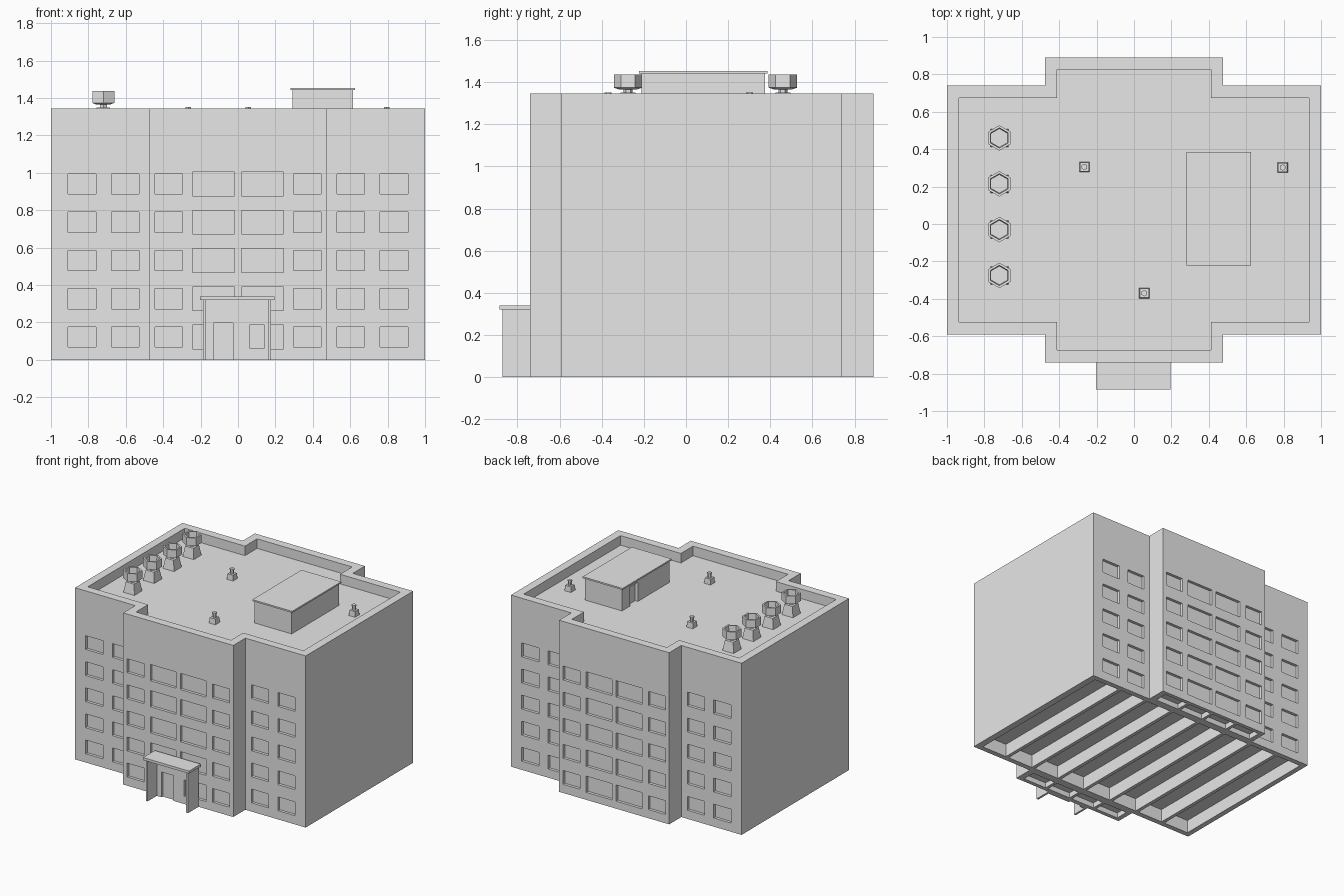
import bpy
import bmesh
from math import sin, cos, pi, tau

if "Cube" in bpy.data.objects:
    bpy.data.objects.remove(bpy.data.objects["Cube"], do_unlink=True)

GREY = (0.8, 0.8, 0.8, 1)
concrete = bpy.data.materials.new("light grey")
concrete.use_nodes = True
concrete.diffuse_color = GREY
concrete.node_tree.nodes["Principled BSDF"].inputs["Base Color"].default_value = GREY

TOP, DECK = 1.345, 1.27


def finish(bm, name):
    bmesh.ops.recalc_face_normals(bm, faces=bm.faces)
    mesh = bpy.data.meshes.new(name)
    bm.to_mesh(mesh)
    bm.free()
    mesh.materials.append(concrete)
    obj = bpy.data.objects.new(name, mesh)
    bpy.context.collection.objects.link(obj)
    return obj


def prism(bm, points, z0, z1):
    low = [bm.verts.new((x, y, z0)) for x, y in points]
    high = [bm.verts.new((x, y, z1)) for x, y in points]
    bm.faces.new(low[::-1])
    bm.faces.new(high)
    for i in range(len(points)):
        j = (i + 1) % len(points)
        bm.faces.new((low[i], low[j], high[j], high[i]))


def box(bm, x0, x1, y0, y1, z0, z1):
    prism(bm, [(x0, y0), (x1, y0), (x1, y1), (x0, y1)], z0, z1)


def cross(inset):
    """Plan of the building: a wide block crossed by a deeper middle block."""
    w, m = 1 - inset, 0.477 - inset
    f, ff, b, bb = -0.59 + inset, -0.74 + inset, 0.74 - inset, 0.89 - inset
    return [(-w, f), (-m, f), (-m, ff), (m, ff), (m, f), (w, f),
            (w, b), (m, b), (m, bb), (-m, bb), (-m, b), (-w, b)]


def lathe(bm, x, y, profile, sides):
    """Faceted turned shape from (radius, height) pairs, capped at both ends."""
    phase = pi / 4 if sides == 4 else pi / 2
    rings = [[bm.verts.new((x + r * cos(phase + tau * i / sides),
                            y + r * sin(phase + tau * i / sides), z))
              for i in range(sides)] for r, z in profile]
    for a, b in zip(rings, rings[1:]):
        for i in range(sides):
            j = (i + 1) % sides
            bm.faces.new((a[i], a[j], b[j], b[i]))
    bm.faces.new(rings[0][::-1])
    bm.faces.new(rings[-1])


def carve(obj, cutter):
    cutter.hide_render = True
    mod = obj.modifiers.new("carve", "BOOLEAN")
    mod.operation = "DIFFERENCE"
    mod.solver = "EXACT"
    mod.object = cutter
    bpy.context.view_layer.objects.active = obj
    bpy.ops.object.modifier_apply(modifier=mod.name)
    bpy.data.objects.remove(cutter, do_unlink=True)


# Building body
bm = bmesh.new()
prism(bm, cross(0), 0, TOP)
building = finish(bm, "building")

# Roof well inside the parapet, window recesses and hollow cells underneath
bm = bmesh.new()
prism(bm, cross(0.065), DECK, TOP + 0.1)
columns = [(0.13, 0.225, 0.127), (0.37, 0.147, 0.108),
           (0.603, 0.148, 0.108), (0.833, 0.15, 0.108)]
for row in range(5):
    z = 0.122 + row * 0.2045
    for cx, w, h in columns:
        middle = cx < 0.477
        front, back = (-0.74, 0.89) if middle else (-0.59, 0.74)
        for side in (-1, 1):
            x0, x1 = side * cx - w / 2, side * cx + w / 2
            box(bm, x0, x1, front - 0.02, front + 0.022, z - h / 2, z + h / 2)
            box(bm, x0, x1, back - 0.022, back + 0.02, z - h / 2, z + h / 2)
for i in range(8):
    x = -0.96 + i * 0.242
    box(bm, x, x + 0.215, -0.55, 0.70, -0.05, 0.1)
for i in range(4):
    x = -0.44 + i * 0.223
    for y in (-0.71, 0.76):
        box(bm, x, x + 0.2, y, y + 0.1, -0.05, 0.04)
carve(building, finish(bm, "building_cutter"))

# Entrance porch: side walls and flat canopy
for name, x in (("porch_right_wall", -0.188), ("porch_left_wall", 0.16)):
    bm = bmesh.new()
    box(bm, x, x + 0.016, -0.872, -0.74, 0, 0.32)
    finish(bm, name)
bm = bmesh.new()
box(bm, -0.203, 0.195, -0.885, -0.74, 0.32, 0.34)
finish(bm, "porch_canopy")

# Entrance wall with recessed door and side window
bm = bmesh.new()
box(bm, -0.172, 0.16, -0.76, -0.735, 0, 0.32)
entrance = finish(bm, "entrance_wall")
bm = bmesh.new()
box(bm, -0.13, -0.027, -0.8, -0.745, -0.05, 0.198)
box(bm, 0.065, 0.14, -0.8, -0.745, 0.06, 0.188)
carve(entrance, finish(bm, "entrance_cutter"))

# Rooftop hut with door recess and overhanging roof
bm = bmesh.new()
box(bm, 0.292, 0.614, -0.212, 0.375, DECK - 0.005, 1.442)
hut = finish(bm, "roof_hut")
bm = bmesh.new()
box(bm, 0.25, 0.315, 0.18, 0.275, DECK, 1.42)
carve(hut, finish(bm, "hut_cutter"))
bm = bmesh.new()
box(bm, 0.28, 0.625, -0.222, 0.386, 1.442, 1.454)
finish(bm, "roof_hut_slab")

# Row of cooling towers: square foot, neck and open six-sided drum
for i in range(4):
    x, y = -0.72, -0.275 + i * 0.245
    bm = bmesh.new()
    lathe(bm, x, y, [(0.068, DECK), (0.05, 1.35)], 4)
    lathe(bm, x, y, [(0.022, 1.349), (0.022, 1.372)], 6)
    lathe(bm, x, y, [(0.045, 1.366), (0.068, 1.374), (0.068, 1.437),
                     (0.054, 1.437), (0.05, 1.378)], 6)
    finish(bm, "cooling_tower_%d" % (i + 1))

# Small roof vents
for i, (x, y) in enumerate([(-0.265, 0.305), (0.795, 0.302), (0.055, -0.37)]):
    bm = bmesh.new()
    lathe(bm, x, y, [(0.039, DECK), (0.034, 1.312)], 4)
    lathe(bm, x, y, [(0.013, 1.311), (0.013, 1.342), (0.017, 1.342), (0.017, 1.352)], 6)
    finish(bm, "roof_vent_%d" % (i + 1))
